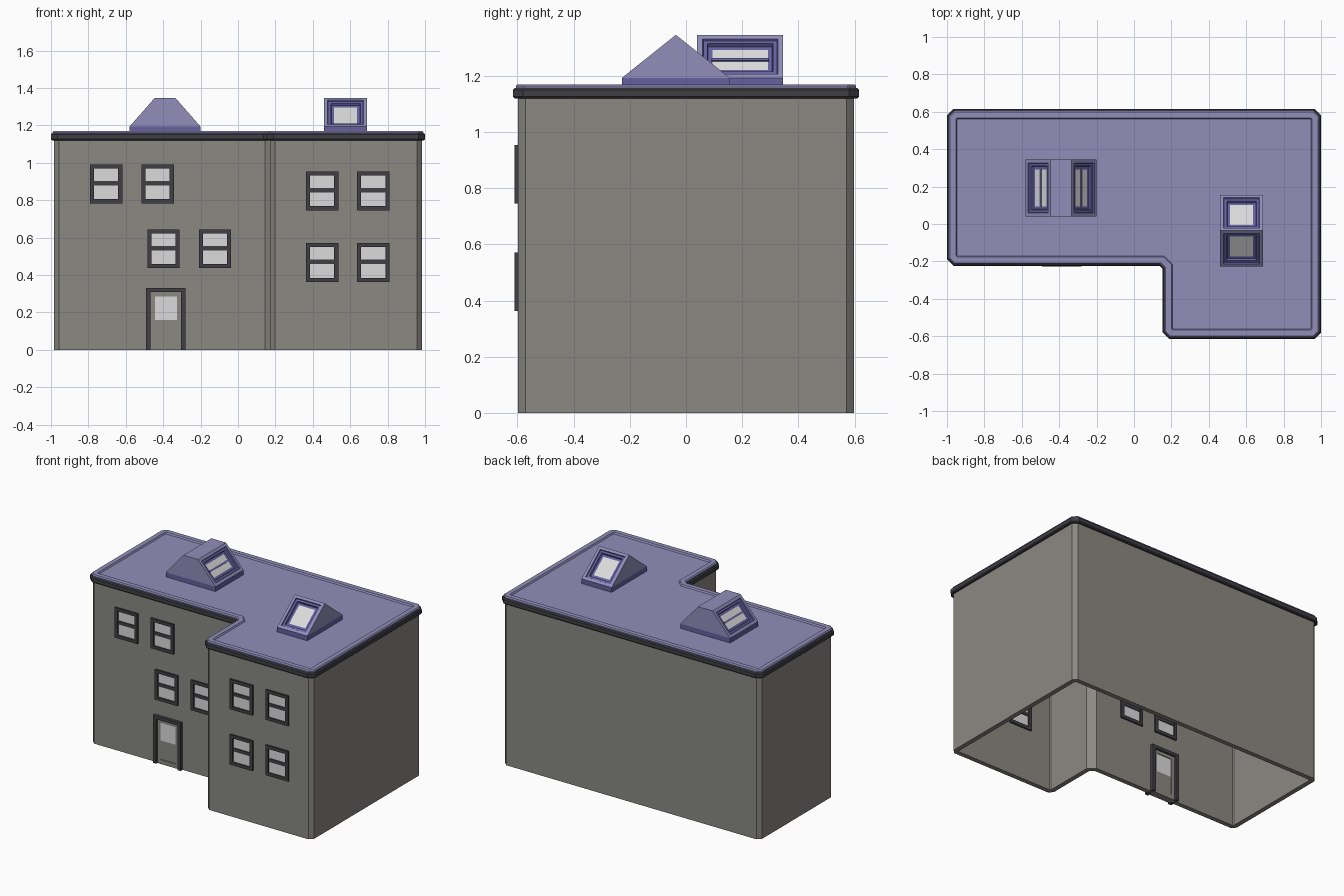
import bpy, bmesh, math
from mathutils import Vector

if "Cube" in bpy.data.objects:
    bpy.data.objects.remove(bpy.data.objects["Cube"])


def material(name, rgb):
    m = bpy.data.materials.new(name)
    lin = [c / 12.92 if c <= 0.04045 else ((c + 0.055) / 1.055) ** 2.4 for c in rgb]
    m.diffuse_color = (*lin, 1)
    m.use_nodes = True
    m.node_tree.nodes["Principled BSDF"].inputs["Base Color"].default_value = m.diffuse_color
    return m


WALL = material("wall grey", (0.54, 0.535, 0.51))
TRIM = material("dark trim", (0.25, 0.25, 0.27))
ROOF = material("roof lavender", (0.57, 0.555, 0.73))
FRAME = material("deep purple", (0.40, 0.38, 0.63))
GLASS = material("pale glass", (0.86, 0.86, 0.86))


def finish(name, bm, *mats):
    me = bpy.data.meshes.new(name)
    bm.to_mesh(me)
    bm.free()
    for m in mats:
        me.materials.append(m)
    ob = bpy.data.objects.new(name, me)
    bpy.context.collection.objects.link(ob)
    return ob


def add_box(bm, x0, x1, y0, y1, z0, z1, mi=0):
    vs = bmesh.ops.create_cube(bm, size=1)["verts"]
    for v in vs:
        v.co = Vector(((x0 + x1) / 2 + v.co.x * (x1 - x0),
                       (y0 + y1) / 2 + v.co.y * (y1 - y0),
                       (z0 + z1) / 2 + v.co.z * (z1 - z0)))
    for f in {f for v in vs for f in v.link_faces}:
        f.material_index = mi


# L-shaped plan, counter-clockwise, with clipped corners
X, Y, WX, WY = 0.983, 0.598, 0.171, -0.206
PLAN = [(WX, -Y), (X, -Y), (X, Y), (-X, Y), (-X, WY), (WX, WY)]
THICK = 0.032


def outline(d):
    pts, n = [], len(PLAN)
    for i in range(n):
        p, a, b = (Vector(PLAN[j % n]) for j in (i, i - 1, i + 1))
        e0, e1 = (p - a).normalized(), (b - p).normalized()
        convex = e0.x * e1.y - e0.y * e1.x > 0
        out = Vector((e0.y, -e0.x)) + Vector((e1.y, -e1.x))
        q = p + out * d
        c = max(0.004, 0.026 + (0.586 if convex else -0.586) * d)
        pts += [q - e0 * c, q + e1 * c]
    return pts


def sweep(name, mat, steps, closed=True):
    """Stack offset outlines (offset, height) into a ring or a capped slab."""
    bm = bmesh.new()
    loops = [[bm.verts.new((p.x, p.y, z)) for p in outline(d)] for d, z in steps]
    pairs = list(zip(loops, loops[1:]))
    if closed:
        pairs.append((loops[-1], loops[0]))
    else:
        bm.faces.new(loops[0])
        bm.faces.new(loops[-1])
    for a, b in pairs:
        for i in range(len(a)):
            j = (i + 1) % len(a)
            bm.faces.new((a[i], a[j], b[j], b[i]))
    bmesh.ops.recalc_face_normals(bm, faces=bm.faces)
    return finish(name, bm, mat)


# Hollow walls, open underneath
sweep("walls", WALL, [(0, 0), (0, 1.13), (-THICK, 1.13), (-THICK, 0)])
# Dark cornice band
sweep("cornice", TRIM, [(-0.005, 1.12), (0.012, 1.12), (0.018, 1.126),
                        (0.018, 1.15), (0.012, 1.156), (-0.005, 1.156)])
# Roof slab with a slightly raised rim
sweep("roof", ROOF, [(-0.01, 1.125), (0.008, 1.15), (0.008, 1.163), (0.002, 1.17),
                     (-0.03, 1.17), (-0.036, 1.16)], closed=False)


# Sash windows, through the wall
def window(name, cx, cz, wall_y):
    bm = bmesh.new()
    w, h, t = 0.0865, 0.104, 0.022
    y0, y1 = wall_y - 0.012, wall_y + THICK + 0.012
    for s in (-1, 1):
        xs = sorted((cx + s * w, cx + s * (w - t)))
        add_box(bm, *xs, y0, y1, cz - h, cz + h)
        zs = sorted((cz + s * h, cz + s * (h - t)))
        add_box(bm, cx - w + t, cx + w - t, y0, y1, *zs)
    add_box(bm, cx - w + t, cx + w - t, y0 + 0.004, y1 - 0.004, cz - 0.008, cz + 0.016)
    add_box(bm, cx - w + t, cx + w - t, wall_y - 0.003, wall_y + THICK + 0.003,
            cz - h + t, cz + h - t, 1)
    finish(name, bm, TRIM, GLASS)


for i, (cx, cz) in enumerate([(-0.705, 0.887), (-0.43, 0.887), (-0.398, 0.54), (-0.123, 0.54)]):
    window(f"main_window_{i + 1}", cx, cz, WY)
for i, (cx, cz) in enumerate([(0.45, 0.85), (0.723, 0.85), (0.45, 0.467), (0.723, 0.467)]):
    window(f"wing_window_{i + 1}", cx, cz, -Y)

# Door: frame, leaf, glass above and panel below
bm = bmesh.new()
y0, y1 = WY - 0.022, WY + THICK + 0.022
add_box(bm, -0.492, -0.468, y0, y1, 0, 0.33)
add_box(bm, -0.304, -0.28, y0, y1, 0, 0.33)
add_box(bm, -0.468, -0.304, y0, y1, 0.308, 0.33)
finish("door_frame", bm, TRIM)
bm = bmesh.new()
y0, y1 = WY - 0.008, WY + THICK + 0.008
add_box(bm, -0.468, -0.445, y0, y1, 0, 0.308)
add_box(bm, -0.327, -0.304, y0, y1, 0, 0.308)
add_box(bm, -0.445, -0.327, y0, y1, 0.285, 0.308)
add_box(bm, -0.445, -0.327, y0, y1, 0, 0.03)
add_box(bm, -0.445, -0.327, y0 + 0.005, y1 - 0.005, 0.03, 0.16)
add_box(bm, -0.445, -0.327, y0 + 0.005, y1 - 0.005, 0.16, 0.285, 1)
finish("door", bm, WALL, GLASS)


# Roof lights: low base, prism above, glazed recesses in both slopes
def roof_light(name, cx, cy, half_run, half_width, half_ridge, along_x):
    def place(u, v, z):
        return (cx + u, cy + v, z) if along_x else (cx + v, cy + u, z)
    zb, zt = 1.193, 1.346
    bm = bmesh.new()
    a, b = place(-half_run, -half_width, 0), place(half_run, half_width, 0)
    add_box(bm, a[0], b[0], a[1], b[1], 1.155, zb)
    finish(name + "_base", bm, FRAME)

    bm = bmesh.new()
    prof = [(-half_run, zb), (half_run, zb), (half_ridge, zt)]
    if half_ridge > 0:
        prof.append((-half_ridge, zt))
    ends = [[bm.verts.new(place(u, s * half_width, z)) for u, z in prof] for s in (-1, 1)]
    for e in ends:
        bm.faces.new(e)
    n = len(prof)
    for i in range(n):
        j = (i + 1) % n
        bm.faces.new((ends[0][i], ends[0][j], ends[1][j], ends[1][i]))
    bmesh.ops.recalc_face_normals(bm, faces=bm.faces)
    bm.normal_update()
    slopes = [f for f in bm.faces if 0.1 < f.normal.z < 0.95]
    # each step: inset width, depth, colour of the face left inside
    for width, depth, mi in [(0.019, 0, 1), (0.003, -0.007, 1), (0.014, 0, 1),
                             (0.003, -0.013, 1), (0.015, 0, 2)]:
        bmesh.ops.inset_individual(bm, faces=slopes, thickness=width, depth=depth,
                                   use_even_offset=True)
        for f in slopes:
            f.material_index = mi
        bm.normal_update()
    panes = [(f.calc_center_median(), f.normal.copy()) for f in slopes]
    finish(name, bm, ROOF, FRAME, GLASS)
    return panes


panes = roof_light("side_roof_light", -0.39, 0.193, 0.19, 0.153, 0.056, True)
roof_light("front_roof_light", 0.575, -0.036, 0.192, 0.115, 0, False)

# Glazing bar across each pane of the wider roof light
for i, (c, nrm) in enumerate(panes):
    bm = bmesh.new()
    add_box(bm, -0.006, 0.006, -0.102, 0.102, -0.002, 0.005)
    bar = finish(f"glazing_bar_{i + 1}", bm, FRAME)
    bar.location = c
    bar.rotation_euler = (0, math.atan2(nrm.x, nrm.z), 0)
